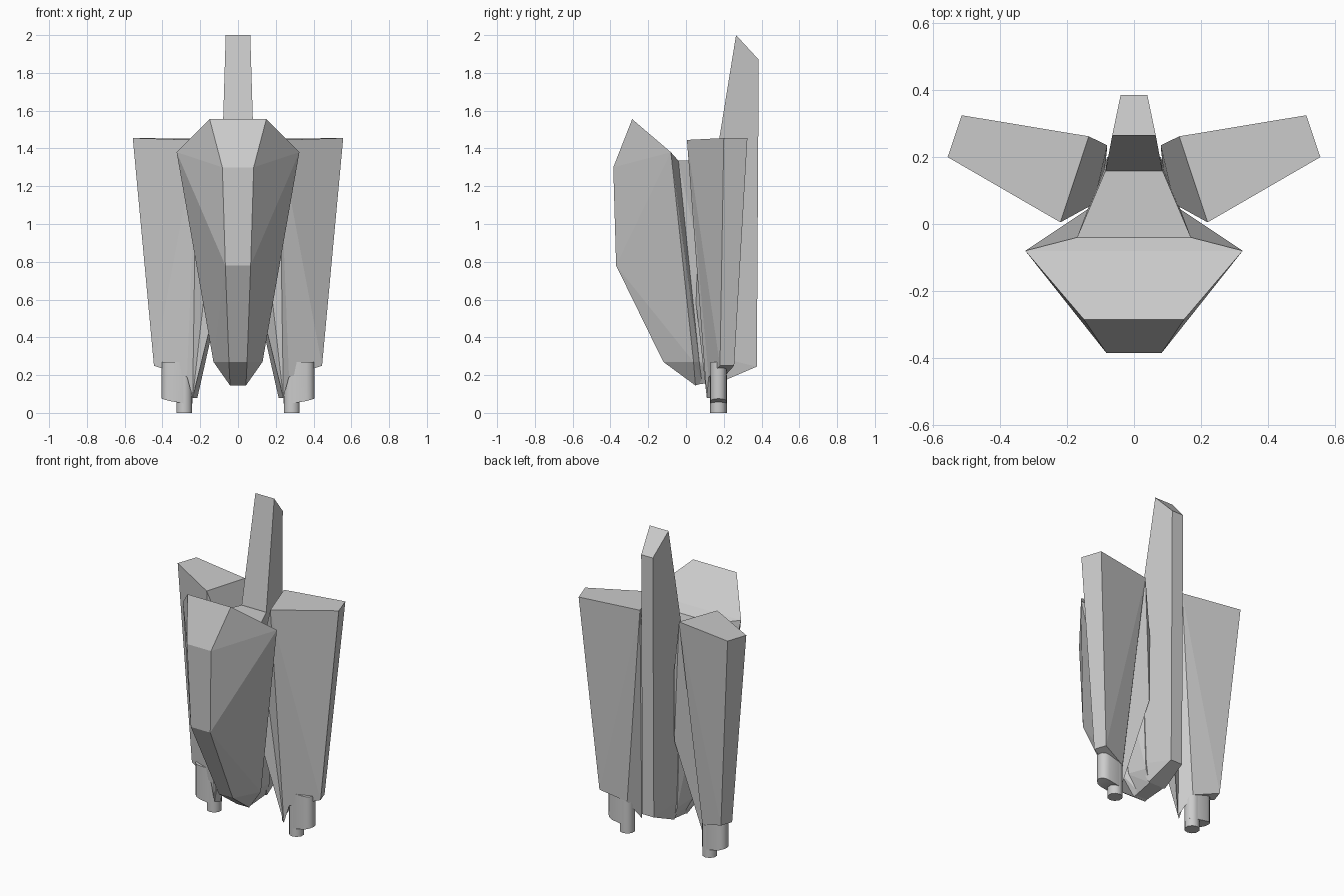
import bpy, bmesh, math

if "Cube" in bpy.data.objects:
    bpy.data.objects.remove(bpy.data.objects["Cube"])


def finish(name, bm, mirror=False):
    bmesh.ops.recalc_face_normals(bm, faces=bm.faces)
    me = bpy.data.meshes.new(name)
    bm.to_mesh(me)
    bm.free()
    ob = bpy.data.objects.new(name, me)
    bpy.context.collection.objects.link(ob)
    if mirror:
        ob.modifiers.new("Mirror", 'MIRROR').use_mirror_merge = False
    return ob


def faceted(name, half):
    """Symmetric convex solid from its right-hand corner points."""
    bm = bmesh.new()
    for x, y, z in half:
        bm.verts.new((x, y, z))
        bm.verts.new((-x, y, z))
    bmesh.ops.convex_hull(bm, input=bm.verts)
    bmesh.ops.dissolve_limit(bm, angle_limit=math.radians(2), verts=bm.verts, edges=bm.edges)
    return finish(name, bm)


def bridged(name, front, back, mirror=True):
    """Solid between two matching outlines."""
    bm = bmesh.new()
    a = [bm.verts.new(p) for p in front]
    b = [bm.verts.new(p) for p in back]
    n = len(a)
    caps = [bm.faces.new(a), bm.faces.new(b[::-1])]
    for i in range(n):
        j = (i + 1) % n
        bm.faces.new((a[i], b[i], b[j], a[j]))
    bmesh.ops.triangulate(bm, faces=caps)
    return finish(name, bm, mirror)


# Front hull
faceted("front_hull", [
    (0.15, -0.285, 1.555), (0.083, -0.385, 1.3), (0.067, -0.37, 0.78),
    (0.048, -0.12, 0.27), (0.042, 0.05, 0.145), (0.325, -0.08, 1.38),
    (0.13, 0.04, 0.27), (0.17, -0.04, 1.335), (0.10, 0.07, 0.27), (0.04, 0.09, 0.16)])

# Core joining hull and fin
faceted("central_core", [
    (0.17, -0.04, 1.335), (0.085, 0.16, 1.335), (0.10, 0.06, 0.27),
    (0.08, 0.2, 0.25), (0.04, 0.06, 0.15), (0.05, 0.2, 0.17)])

# Tall rear fin
faceted("rear_fin", [
    (0.065, 0.265, 2.0), (0.04, 0.385, 1.87), (0.04, 0.375, 0.245),
    (0.085, 0.158, 1.34), (0.085, 0.15, 0.3), (0.06, 0.2, 0.17)])

# Side wings with a spike at the inner bottom
bridged("side_wing", [
    (0.22, 0.005, 1.445), (0.557, 0.2, 1.455), (0.445, 0.18, 0.25),
    (0.27, 0.12, 0.19), (0.24, 0.11, 0.08), (0.10, 0.045, 0.65), (0.12, 0.06, 1.15)],
    [(0.135, 0.262, 1.45), (0.515, 0.325, 1.455), (0.42, 0.255, 0.25),
     (0.26, 0.21, 0.2), (0.215, 0.13, 0.08), (0.08, 0.23, 0.68), (0.08, 0.235, 1.1)])

# Pods under the wings: flat-sided with rounded ends and a slanted bottom
r, cy = 0.043, 0.172
ring = []
for cx, start in ((0.362, -90), (0.285, 90)):
    for i in range(7):
        t = math.radians(start + 30 * i)
        ring.append((cx + r * math.cos(t), cy + r * math.sin(t)))
low = [(x, y, 0.05 + 0.3 * max(0, x - 0.32)) for x, y in ring]
pod = bridged("gun_pod", low, [(x, y, 0.27) for x, y in ring])

# Barrels
bm = bmesh.new()
bmesh.ops.create_cone(bm, cap_ends=True, segments=10, radius1=0.044, radius2=0.044, depth=0.2)
bmesh.ops.translate(bm, verts=bm.verts, vec=(0.285, cy, 0.1))
barrel = finish("gun_barrel", bm, True)

# Smooth the rounded parts
for ob in (pod, barrel):
    bpy.ops.object.select_all(action='DESELECT')
    ob.select_set(True)
    bpy.context.view_layer.objects.active = ob
    bpy.ops.object.shade_smooth_by_angle(angle=math.radians(40))
